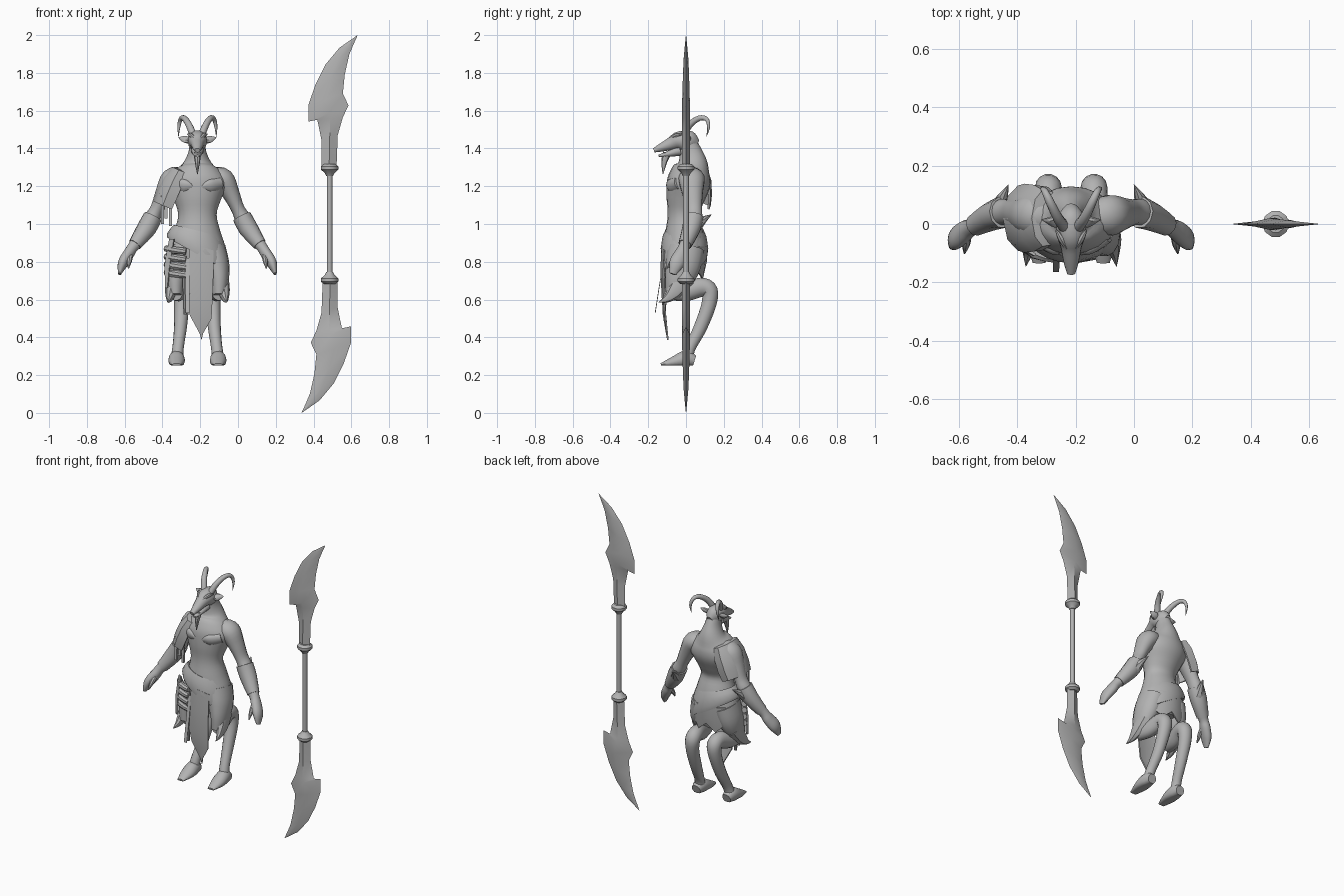
import bpy, bmesh, math
from mathutils import Vector

CX = -0.215   # centre line of the figure
WX = 0.485    # centre line of the weapon
grey = bpy.data.materials.new("plain_grey")
grey.diffuse_color = (0.45, 0.45, 0.45, 1)


def finish(name, bm, cx, angle=40):
    bmesh.ops.remove_doubles(bm, verts=bm.verts[:], dist=1e-5)
    bmesh.ops.recalc_face_normals(bm, faces=bm.faces[:])
    me = bpy.data.meshes.new(name)
    bm.to_mesh(me)
    bm.free()
    me.materials.append(grey)
    me.shade_smooth()
    me.set_sharp_from_angle(angle=math.radians(angle))
    ob = bpy.data.objects.new(name, me)
    ob.location.x = cx
    bpy.context.collection.objects.link(ob)
    return ob


def smooth_path(pts, steps):
    # Catmull-Rom through points that also carry radii
    P = [Vector(p) for p in pts]
    out = []
    for i in range(len(P) - 1):
        a, b, c, d = P[max(i - 1, 0)], P[i], P[i + 1], P[min(i + 2, len(P) - 1)]
        for k in range(steps):
            t = k / steps
            out.append(0.5 * (2 * b + (c - a) * t + (2 * a - 5 * b + 4 * c - d) * t * t
                              + (3 * b - a - 3 * c + d) * t ** 3))
    return out + [P[-1]]


def tube(name, pts, n=14, steps=4, side=1, cx=CX):
    # points are x, y, z, radius across x, radius across the other way
    pts = [(p[0] * side, *p[1:]) if len(p) == 5 else (p[0] * side, *p[1:], p[3]) for p in pts]
    path = smooth_path(pts, steps)
    bm = bmesh.new()
    rings = []
    for i, p in enumerate(path):
        t = (path[min(i + 1, len(path) - 1)] - path[max(i - 1, 0)]).to_3d()
        t = Vector(t[:3]).normalized()
        u = Vector((1, 0, 0))
        u = (u - t * u.dot(t)).normalized()
        v = t.cross(u)
        c = Vector(p[:3])
        rings.append([bm.verts.new(c + u * max(p[3], .001) * math.cos(a) + v * max(p[4], .001) * math.sin(a))
                      for a in (2 * math.pi * k / n for k in range(n))])
    for a, b in zip(rings, rings[1:]):
        for k in range(n):
            bm.faces.new((a[k], a[(k + 1) % n], b[(k + 1) % n], b[k]))
    bm.faces.new(rings[0])
    bm.faces.new(rings[-1])
    return finish(name, bm, cx)


def sheet(name, rows, thick=0.008, cx=CX):
    # grid of points thickened into a plate
    bm = bmesh.new()
    grid = [[bm.verts.new(p) for p in r] for r in rows]
    for a, b in zip(grid, grid[1:]):
        for k in range(len(a) - 1):
            bm.faces.new((a[k], a[k + 1], b[k + 1], b[k]))
    bmesh.ops.remove_doubles(bm, verts=bm.verts[:], dist=1e-5)
    bmesh.ops.recalc_face_normals(bm, faces=bm.faces[:])
    bmesh.ops.solidify(bm, geom=bm.faces[:], thickness=thick)
    return finish(name, bm, cx)


# Torso and neck
tube("torso", [(0, -.01, .76, .12, .09), (0, -.005, .86, .15, .112), (0, -.01, .96, .122, .1),
               (0, -.015, 1.05, .102, .082), (0, -.005, 1.13, .125, .1), (0, .012, 1.21, .158, .115),
               (0, .025, 1.27, .13, .105), (0, .035, 1.32, .078, .08), (0, .025, 1.38, .048, .06),
               (0, .01, 1.44, .04, .045)], n=20)

# Head, jaw and beard
tube("head", [(0, .06, 1.42, .02, .025), (0, .02, 1.435, .048, .058), (0, -.035, 1.442, .05, .05),
              (0, -.08, 1.425, .036, .035), (0, -.13, 1.405, .026, .023), (0, -.17, 1.39, .014, .012)])
tube("jaw", [(0, -.03, 1.39, .034, .03), (0, -.09, 1.372, .024, .017), (0, -.145, 1.36, .012, .007)])
tube("beard", [(0, -.1, 1.375, .02, .022), (0, -.115, 1.33, .014, .016), (0, -.122, 1.265, .002)], n=8)

for s, tag in ((-1, "right"), (1, "left")):
    # Horns, ears and brows
    tube(tag + "_horn", [(.02, -.015, 1.465, .02), (.045, .02, 1.525, .018), (.07, .07, 1.56, .015),
                         (.088, .108, 1.555, .012), (.098, .12, 1.515, .008), (.1, .108, 1.462, .001)],
         n=10, side=s)
    tube(tag + "_ear", [(.03, .0, 1.44, .018, .015), (.065, .01, 1.448, .022, .014), (.1, .015, 1.458, .002)],
         n=8, side=s)
    tube(tag + "_brow", [(.012, -.085, 1.45, .008), (.034, -.05, 1.47, .012), (.052, -.02, 1.475, .003)],
         n=8, side=s)
    # Chest muscles
    tube(tag + "_pectoral", [(.012, -.075, 1.19, .01, .02), (.06, -.07, 1.195, .03, .045),
                             (.12, -.035, 1.215, .03, .035)], side=s)
    # Arm with flat hand and thumb
    tube(tag + "_arm", [(.085, .03, 1.25, .05, .06), (.135, .03, 1.235, .06, .07), (.178, .035, 1.16, .046, .055),
                        (.212, .04, 1.085, .036, .045), (.24, .04, 1.03, .042, .046), (.285, .02, .95, .043, .042),
                        (.34, -.01, .88, .03, .03), (.365, -.025, .84, .03, .038), (.395, -.05, .79, .027, .04),
                        (.412, -.07, .735, .008, .018)], side=s)
    tube(tag + "_thumb", [(.355, -.03, .845, .016), (.36, -.07, .805, .014), (.365, -.1, .765, .003)],
         n=8, side=s)
    # Forearm guard with points at the elbow
    tube(tag + "_bracer", [(.235, .04, 1.04, .05, .055), (.27, .028, .975, .052, .05), (.33, -.005, .892, .037, .037)],
         n=10, steps=2, side=s)
    tube(tag + "_elbow_spike", [(.25, .05, .98, .035, .03), (.235, .09, 1.02, .02), (.215, .135, 1.05, .001)],
         n=8, side=s)
    tube(tag + "_guard_point", [(.275, .02, .96, .03, .04), (.285, .02, 1.0, .018, .025), (.278, .03, 1.055, .001)],
         n=8, side=s)
    # Thigh with pointed knee tuft
    tube(tag + "_thigh", [(.075, 0, .87, .075, .1), (.1, -.015, .78, .07, .095), (.115, -.04, .7, .052, .075),
                          (.115, -.065, .62, .035, .045)], side=s)
    tube(tag + "_knee_tuft", [(.125, -.01, .72, .04, .06), (.138, -.055, .65, .034, .045),
                              (.148, -.1, .605, .018, .022), (.155, -.145, .585, .001)], n=8, side=s)
    # Lower leg swept back to the hock, then down to the hoof
    tube(tag + "_lower_leg", [(.115, -.075, .63, .035, .035), (.1, .0, .64, .042, .05), (.082, .08, .665, .045, .052),
                              (.078, .125, .645, .046, .045), (.083, .12, .57, .04, .04), (.09, .075, .45, .034, .036),
                              (.103, .02, .34, .03, .03), (.11, .005, .28, .036, .035)], side=s)
    # Hoof, flattened underneath
    hoof = tube(tag + "_hoof", [(.11, .045, .275, .03, .03), (.11, .0, .285, .042, .045),
                                (.11, -.06, .27, .042, .032), (.11, -.133, .255, .022, .008)], side=s)
    for v in hoof.data.vertices:
        v.co.z = max(v.co.z, .25)

# Shoulder plate, wrapping outward round one shoulder
A, B, OUT = Vector((-.085, .02, 1.28)), Vector((-.165, .02, 1.09)), Vector((-.91, 0, .4))
rows = []
for f, r, ry in ((0, .055, .1), (.3, .08, .118), (.7, .083, .122), (1, .076, .115)):
    c = A.lerp(B, f)
    rows.append([c + OUT * r * math.cos(a) + Vector((0, ry * math.sin(a), 0))
                 for a in (math.radians(d) for d in (-115, -75, -40, 0, 40, 75, 115))])
sheet("shoulder_plate", rows, .012)
sheet("shoulder_plate_cap", [[A + Vector((.05, 0, .0))] * 7, rows[0]], .01)
for i, (x, z) in enumerate(((-.185, 1.0), (-.165, 1.03), (-.142, .99))):
    sheet("shoulder_tassel_%d" % i, [[(x - .008, -.06, 1.15), (x + .008, -.06, 1.15)],
                                     [(x - .008, -.065, z), (x + .008, -.065, z)]], .012)

# Slanted waist sash
rows = []
for z, k, rx, ry in ((.965, -.25, .123, .103), (.93, -.32, .143, .117), (.87, -.48, .162, .126), (.84, -.55, .16, .122)):
    ring = []
    for j in range(25):
        a = 2 * math.pi * (j % 24) / 24
        x = rx * math.cos(a)
        ring.append((x, -.008 + ry * math.sin(a), z + k * x))
    rows.append(ring)
sheet("waist_sash", rows, .012)

# Hanging cloths
sheet("front_cloth", [[(-.04, -.122, .88), (.02, -.132, .88), (.085, -.115, .86)],
                      [(-.048, -.125, .74), (.015, -.135, .74), (.085, -.122, .74)],
                      [(-.055, -.12, .6), (.015, -.128, .6), (.08, -.12, .6)],
                      [(-.042, -.113, .52), (.015, -.12, .5), (.075, -.112, .5)],
                      [(.012, -.103, .42), (.022, -.1, .385), (.03, -.103, .42)]])
sheet("back_cloth", [[(-.12, .07, .88), (-.06, .105, .88), (0, .115, .88), (.06, .105, .88), (.12, .07, .88)],
                     [(-.12, .07, .8), (-.06, .1, .79), (0, .11, .8), (.06, .1, .79), (.12, .07, .8)],
                     [(-.11, .065, .76), (-.06, .09, .71), (0, .1, .76), (.06, .09, .71), (.11, .065, .75)]])
sheet("hanging_strap", [[(-.062, -.118, .82), (-.042, -.118, .82)], [(-.062, -.145, .66), (-.04, -.145, .66)],
                        [(-.062, -.165, .53), (-.042, -.165, .53)]], .004)

# Hip pouch made of stacked rolls, with a hanging blade
for i in range(4):
    z = .87 - i * .042
    tube("hip_roll_%d" % i, [(-.165, -.06, z, .018, .018), (-.125, -.1, z - .008, .02, .02),
                             (-.06, -.115, z - .014, .018, .018)], n=8, steps=2)
sheet("hip_strap", [[(-.15, -.095, .92), (-.125, -.11, .92)], [(-.175, -.09, .78), (-.15, -.105, .76)],
                    [(-.17, -.095, .66), (-.16, -.1, .66)]], .01)
tube("side_stick", [(-.07, -.11, .8, .012), (-.065, -.115, .52, .009)], n=8, steps=1)

# Weapon blades: paired edge points with a diamond cross-section
EDGE = [(-.042, 1.31, .037, 1.31, .022), (-.042, 1.44, .043, 1.47, .02), (-.065, 1.552, .07, 1.565, .02),
        (-.113, 1.542, .1, 1.628, .02), (-.112, 1.632, .07, 1.69, .02), (-.075, 1.738, .08, 1.79, .017),
        (-.022, 1.844, .104, 1.897, .013), (.053, 1.934, .122, 1.94, .007), (.148, 2.0, .1485, 1.9995, .0005)]
for s, tag in ((1, "upper"), (-1, "lower")):
    bm = bmesh.new()
    rings = []
    for lx, lz, rx, rz, t in EDGE:
        l, r = Vector((lx, 0, lz - 1)), Vector((rx, 0, rz - 1))
        m, y = (l + r) / 2, Vector((0, t, 0))
        rings.append([bm.verts.new((p.x * s, p.y, 1 + p.z * s)) for p in (l, m - y, r, m + y)])
    for a, b in zip(rings, rings[1:]):
        for k in range(4):
            bm.faces.new((a[k], a[(k + 1) % 4], b[(k + 1) % 4], b[k]))
    bm.faces.new(rings[0])
    bm.faces.new(rings[-1])
    finish(tag + "_blade", bm, WX, 35)
    # Collar between blade and shaft
    tube(tag + "_collar", [(0, 0, 1 + s * h, r) for h, r in
                           ((.255, .018), (.27, .026), (.288, .046), (.305, .046), (.318, .03))],
         n=10, steps=1, cx=WX)
tube("shaft", [(0, 0, .72, .015), (0, 0, 1.28, .015)], n=12, steps=1, cx=WX)
